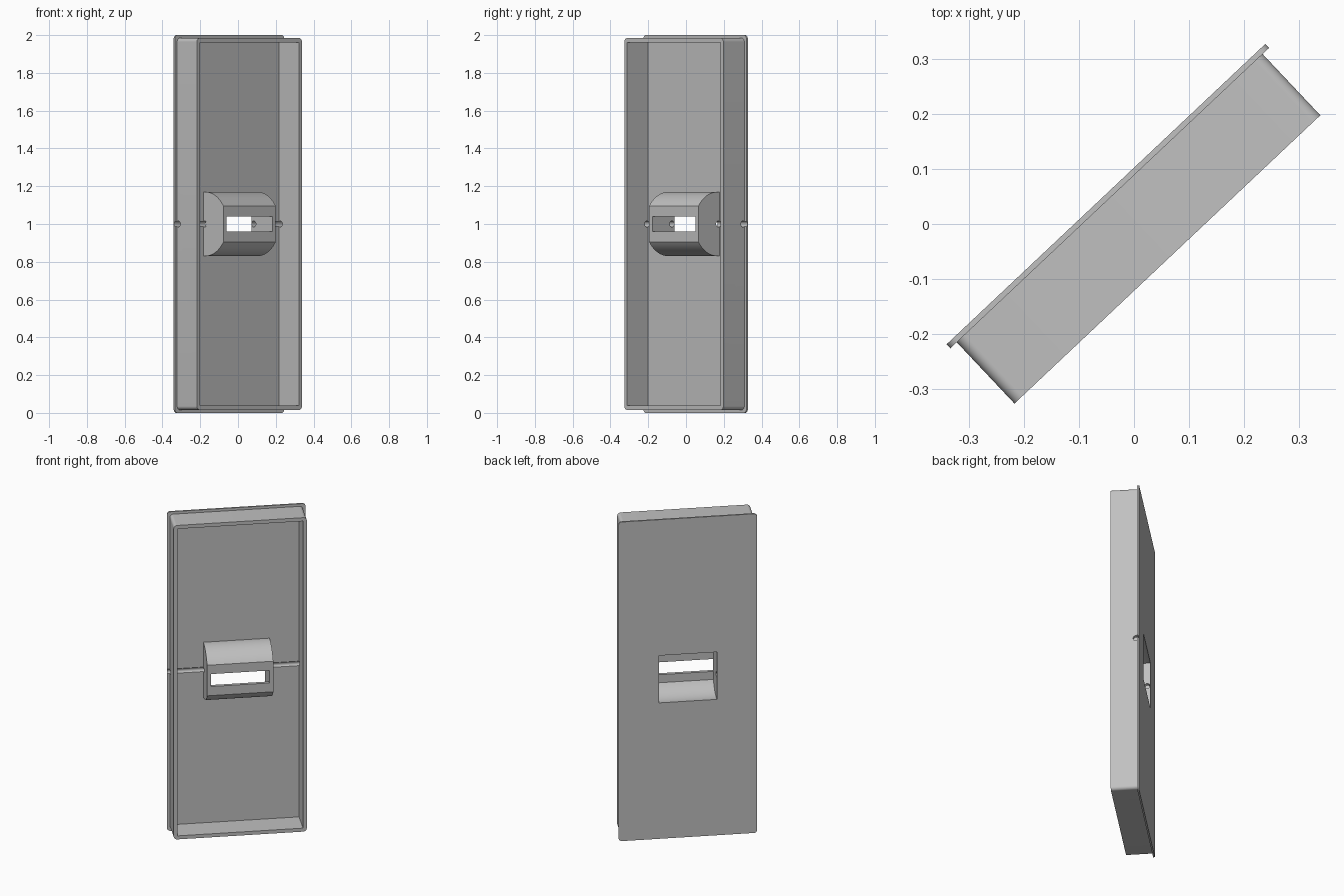
import bpy, bmesh
from math import sin, cos, asin, pi, radians

cube = bpy.data.objects.get("Cube")
if cube:
    bpy.data.objects.remove(cube, do_unlink=True)

grey = bpy.data.materials.new("satin_grey")
grey.use_nodes = True
colour = (0.53, 0.53, 0.53, 1)
grey.diffuse_color = colour
grey.node_tree.nodes["Principled BSDF"].inputs["Base Color"].default_value = colour

# Depths run from the back of the panel (negative) to its front rim
BACK, FLOOR, RIM = -0.0745, -0.0645, 0.0885
WALL = 0.022
MID = 1.0          # height of the centre line


def prism(name, profile, place, start, end):
    """Extrude a closed 2D profile between two positions along the third axis."""
    bm = bmesh.new()
    a, b = ([bm.verts.new(place(p, q, t)) for p, q in profile] for t in (start, end))
    bm.faces.new(a)
    bm.faces.new(b[::-1])
    for i in range(len(a)):
        j = (i + 1) % len(a)
        bm.faces.new((a[j], a[i], b[i], b[j]))
    bmesh.ops.recalc_face_normals(bm, faces=bm.faces)
    mesh = bpy.data.meshes.new(name)
    bm.to_mesh(mesh)
    bm.free()
    mesh.materials.append(grey)
    obj = bpy.data.objects.new(name, mesh)
    bpy.context.collection.objects.link(obj)
    return obj


def slab(name, half_w, half_h, back, front, radius=0):
    """Upright rectangle with optional round corners, extruded in depth."""
    pts = []
    for k, (sx, sz) in enumerate(((1, 1), (-1, 1), (-1, -1), (1, -1))):
        for s in range(9 if radius else 1):
            t = (k + s / 8) * pi / 2
            pts.append((sx * (half_w - radius) + radius * cos(t),
                        MID + sz * (half_h - radius) + radius * sin(t)))
    return prism(name, pts, lambda x, z, d: (x, -d, z), back, front)


def barrel(name, radius, half_len, back, front, axis=-0.052):
    """Sideways cylinder cut flat at its back and front."""
    t0, t1 = asin((back - axis) / radius), asin((front - axis) / radius)
    arc = [t0 + (t1 - t0) * i / 20 for i in range(21)]
    top = [(axis + radius * sin(t), MID + radius * cos(t)) for t in arc]
    pts = top + [(d, 2 * MID - z) for d, z in reversed(top)]
    return prism(name, pts, lambda d, z, x: (x, -d, z), -half_len, half_len)


def combine(target, tool, operation):
    mod = target.modifiers.new(operation.lower(), "BOOLEAN")
    mod.operation, mod.object, mod.solver = operation, tool, "EXACT"
    bpy.context.view_layer.objects.active = target
    bpy.ops.object.modifier_apply(modifier=mod.name)
    bpy.data.objects.remove(tool, do_unlink=True)


# Back flange with the hollow tray in front of it
panel = slab("recessed_panel", 0.398, 1.0, BACK, FLOOR, 0.02)
combine(panel, slab("tray", 0.382, 0.984, -0.07, RIM, 0.02), "UNION")
combine(panel, slab("tray_cavity", 0.382 - WALL, 0.984 - WALL, FLOOR, 0.2), "DIFFERENCE")

# Central handle housing, hollow from the back
combine(panel, barrel("housing", 0.17, 0.19, -0.07, RIM), "UNION")
combine(panel, barrel("housing_hollow", 0.15, 0.167, -0.09, RIM - 0.02), "DIFFERENCE")

# Slot through the housing front
combine(panel, slab("slot", 0.1665, 0.039, 0.0, 0.2), "DIFFERENCE")

# Sideways bore that passes the walls and grooves the tray floor
ring = [(-0.056 + 0.0165 * cos(2 * pi * i / 24), MID + 0.0165 * sin(2 * pi * i / 24))
        for i in range(24)]
combine(panel, prism("bore", ring, lambda d, z, x: (x, -d, z), -0.5, 0.5), "DIFFERENCE")

# Turn the panel to its standing angle and shade the curves
panel.rotation_euler.z = radians(43.3)
bpy.ops.object.select_all(action="DESELECT")
panel.select_set(True)
bpy.context.view_layer.objects.active = panel
bpy.ops.object.transform_apply(location=False, rotation=True, scale=False)
bpy.ops.object.shade_smooth_by_angle(angle=radians(30))
